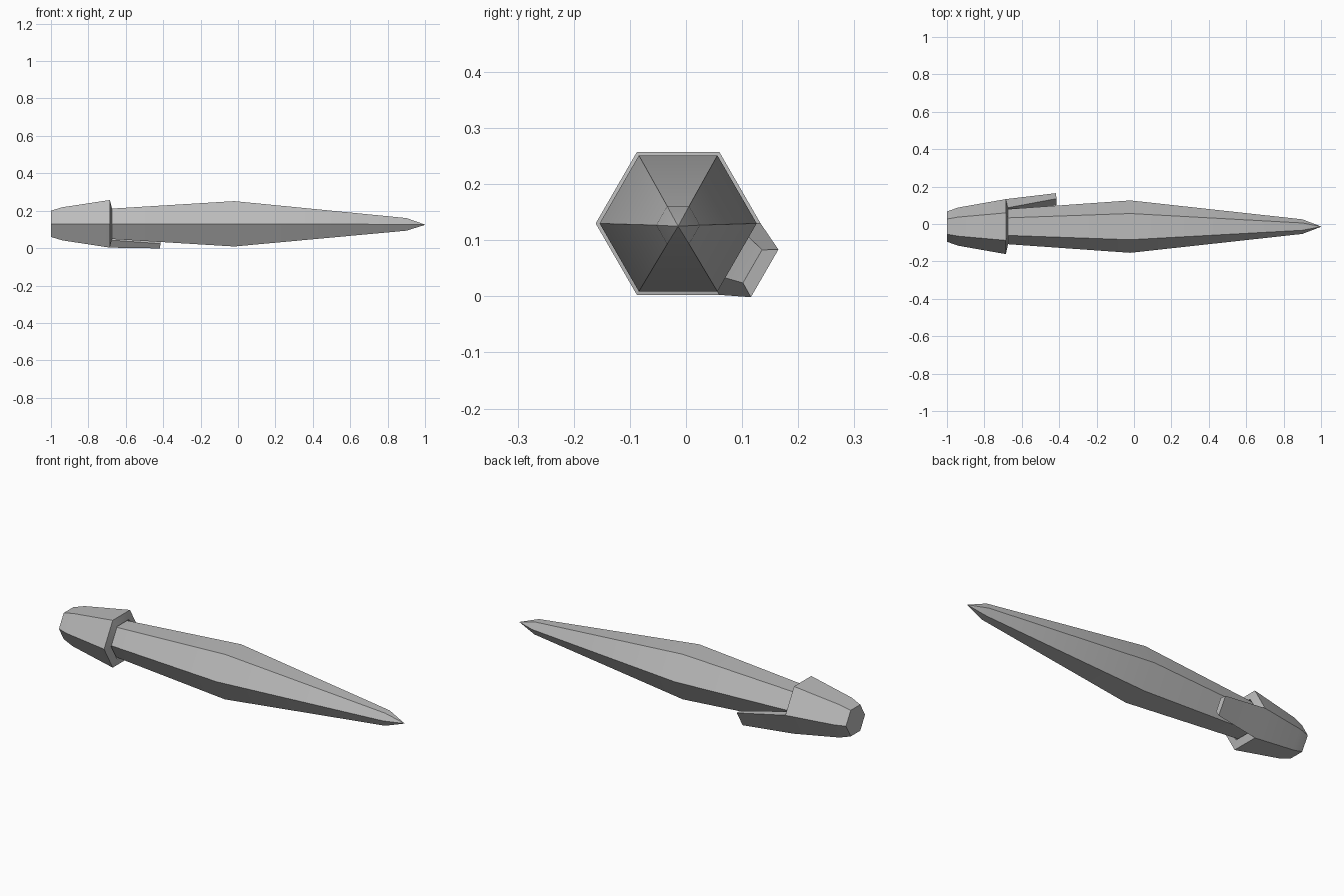
import bpy, bmesh
from math import cos, sin, radians
from mathutils import Vector

if "Cube" in bpy.data.objects:
    bpy.data.objects.remove(bpy.data.objects["Cube"])

SIDES = 6
AXIS_Y = -0.014

grey = bpy.data.materials.new("plain_grey")
grey.use_nodes = True
colour = (0.5, 0.5, 0.5, 1)
grey.diffuse_color = colour
grey.node_tree.nodes["Principled BSDF"].inputs["Base Color"].default_value = colour


def loft(bm, stations):
    """Join hexagonal rings (x, radius, centre height); return the quads of each band."""
    rings = []
    for x, r, z in stations:
        angles = [radians(360 / SIDES * i) for i in range(SIDES)]
        rings.append([bm.verts.new((x, AXIS_Y + r * cos(a), z + r * sin(a))) for a in angles])
    bands = []
    for a, b in zip(rings, rings[1:]):
        bands.append([bm.faces.new((a[i], a[(i + 1) % SIDES], b[(i + 1) % SIDES], b[i]))
                      for i in range(SIDES)])
    bm.faces.new(rings[0])
    bm.faces.new(rings[-1])
    return bands


def finish(bm, name):
    bmesh.ops.remove_doubles(bm, verts=bm.verts, dist=0.0005)
    bmesh.ops.recalc_face_normals(bm, faces=bm.faces)
    mesh = bpy.data.meshes.new(name)
    bm.to_mesh(mesh)
    bm.free()
    mesh.materials.append(grey)
    obj = bpy.data.objects.new(name, mesh)
    bpy.context.collection.objects.link(obj)
    bpy.ops.object.select_all(action="DESELECT")
    obj.select_set(True)
    bpy.context.view_layer.objects.active = obj
    bpy.ops.object.shade_smooth_by_angle(angle=radians(30))


# Barrel with its pointed tip
bm = bmesh.new()
loft(bm, [(-0.9, 0.078, 0.13), (-0.02, 0.14, 0.13), (0.9, 0.039, 0.127), (1.0, 0.001, 0.125)])
finish(bm, "pen_barrel")

# Hollow cap, from the blunt end round the rim and back inside
bm = bmesh.new()
bands = loft(bm, [(-1.0, 0.081, 0.13), (-0.94, 0.102, 0.13), (-0.685, 0.147, 0.13),
                  (-0.675, 0.101, 0.13), (-0.9, 0.088, 0.13)])

# Pocket clip drawn out of the lower back face of the rim
rim_face = bands[2][SIDES - 1]
clip_end = bmesh.ops.extrude_discrete_faces(bm, faces=[rim_face])["faces"][0]
centre = Vector((0, AXIS_Y, 0.13))
normal = Vector((0, cos(radians(-30)), sin(radians(-30))))
across = Vector((0, -normal.z, normal.y))
for v in clip_end.verts:
    offset = v.co - centre
    outer = offset.dot(normal) > 0.11
    side = 1 if offset.dot(across) > 0 else -1
    depth, half_width, x = (0.178, 0.049, -0.418) if outer else (0.153, 0.034, -0.414)
    v.co = centre + normal * depth + across * half_width * side
    v.co.x = x
finish(bm, "pen_cap_with_clip")
